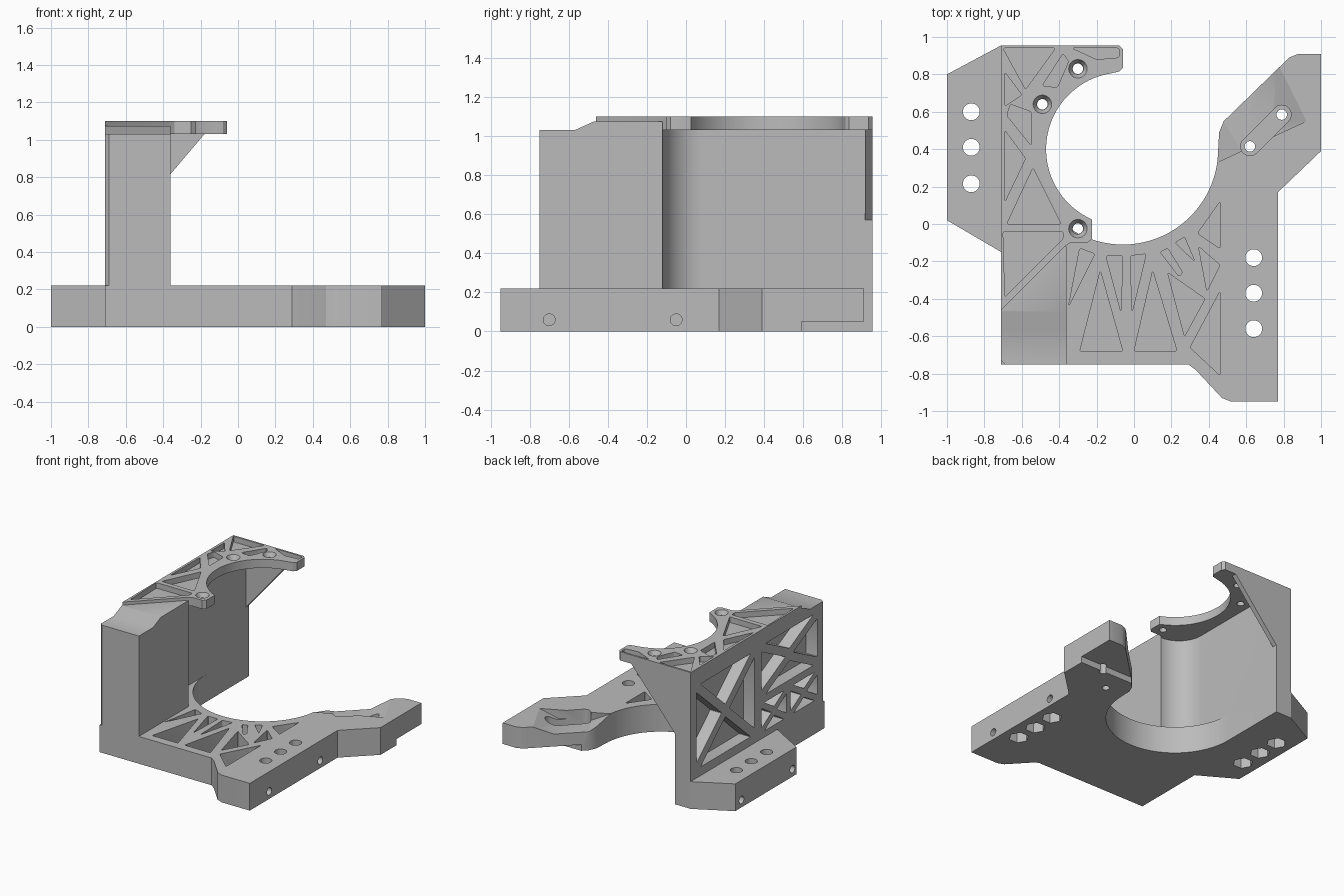
import bpy, bmesh
from math import sin, cos, pi, radians
from mathutils import Vector

if "Cube" in bpy.data.objects:
    bpy.data.objects.remove(bpy.data.objects["Cube"])

grey = bpy.data.materials.new("machined grey")
grey.use_nodes = True
grey.diffuse_color = (0.5, 0.5, 0.5, 1)
grey.node_tree.nodes["Principled BSDF"].inputs["Base Color"].default_value = (0.5, 0.5, 0.5, 1)

AXES = {"z": lambda a, b, h: (a, b, h),
        "x": lambda a, b, h: (h, a, b),
        "y": lambda a, b, h: (a, h, b)}


def finish(bm, name):
    bmesh.ops.recalc_face_normals(bm, faces=bm.faces)
    mesh = bpy.data.meshes.new(name)
    bm.to_mesh(mesh)
    bm.free()
    mesh.materials.append(grey)
    ob = bpy.data.objects.new(name, mesh)
    bpy.context.collection.objects.link(ob)
    return ob


def prism(name, outline, lo, hi, axis="z", rounding=0):
    """Extrude a flat outline along an axis, optionally rounding its corners."""
    bm = bmesh.new()
    place = AXES[axis]
    low = [bm.verts.new(place(a, b, lo)) for a, b in outline]
    high = [bm.verts.new(place(a, b, hi)) for a, b in outline]
    bm.faces.new(low)
    bm.faces.new(high)
    n = len(low)
    for i in range(n):
        j = (i + 1) % n
        bm.faces.new((low[i], low[j], high[j], high[i]))
    bmesh.ops.recalc_face_normals(bm, faces=bm.faces)
    if rounding:
        bm.edges.ensure_lookup_table()
        sides = [bm.edges.get((p, q)) for p, q in zip(low, high)]
        bmesh.ops.bevel(bm, geom=sides, offset=rounding, segments=3,
                        profile=0.5, affect="EDGES", clamp_overlap=True)
    return finish(bm, name)


def hull(name, points):
    bm = bmesh.new()
    bmesh.ops.convex_hull(bm, input=[bm.verts.new(p) for p in points])
    return finish(bm, name)


def arc(cx, cy, r, start, end, n):
    angles = [radians(start + (end - start) * i / n) for i in range(n + 1)]
    return [(cx + r * cos(t), cy + r * sin(t)) for t in angles]


def ring(cx, cy, r, n=24):
    return arc(cx, cy, r, 0, 360, n)[:-1]


def combine(target, tool, operation):
    mod = target.modifiers.new("combine", "BOOLEAN")
    mod.operation = operation
    mod.solver = "EXACT"
    mod.object = tool
    bpy.context.view_layer.objects.active = target
    bpy.ops.object.modifier_apply(modifier=mod.name)
    bpy.data.objects.remove(tool)


BASE_TOP, PLATE_LOW, PLATE_TOP = 0.22, 1.03, 1.10
OUT, IN, BLOCK = -0.71, -0.57, -0.36      # wall faces
CX, CY = -0.06, 0.40                      # centre of the round opening

# Base plate with side flange and reaching arm
bracket = prism("mounting_bracket", [
    (-1, 0.02), (OUT, -0.15), (OUT, -0.75), (0.29, -0.75), (0.33, -0.78),
    (0.47, -0.93), (0.52, -0.95), (0.77, -0.95), (0.77, 0.17), (1, 0.39),
    (1, 0.91), (0.88, 0.91), (0.83, 0.89), (0.48, 0.55), (0.455, 0.49),
    *arc(CX, CY, 0.51, -6, -180, 44), (IN, 0.955), (OUT, 0.955), (-1, 0.8)],
    0, BASE_TOP)

# Upright wall: thick block in front, thin panel behind a hollow corner
wall = prism("wall", [
    (OUT, -0.73), (OUT + 0.02, -0.75), (BLOCK, -0.75), (BLOCK, -0.12),
    *arc(BLOCK, 0.09, 0.21, -90, -180, 12), (IN, 0.955), (OUT, 0.955)], 0.1, PLATE_LOW)
# Sloped pad on the block, gusset under the rear of the top plate
pad = prism("pad", [(-0.57, 1.0), (-0.57, PLATE_LOW), (-0.47, 1.075),
                    (-0.12, 1.075), (-0.12, 1.0)], OUT, BLOCK, "x")
gusset = prism("gusset", [(-0.62, 1.05), (-0.18, 1.05), (-0.18, PLATE_LOW),
                          (IN, 0.57), (-0.62, 0.57)], 0.915, 0.955, "y")
# Top plate with round bite
plate = prism("top_plate", [
    (OUT, -0.46), (-0.37, -0.12), (-0.34, -0.1), (-0.25, -0.1), (-0.225, -0.08),
    (-0.225, 0.02), *arc(CX, CY, 0.41, 246, 100, 36), (-0.08, 0.815),
    (-0.06, 0.835), (-0.06, 0.935), (-0.08, 0.955), (OUT, 0.955)], PLATE_LOW, PLATE_TOP)
for part in (wall, pad, plate, gusset):
    combine(bracket, part, "UNION")


def cut(tool):
    combine(bracket, tool, "DIFFERENCE")


# Lightening pockets in the base
for p in [
    [(-0.29, -0.13), (-0.35, -0.44), (-0.21, -0.16)],
    [(-0.18, -0.25), (-0.29, -0.68), (-0.06, -0.68)],
    [(-0.15, -0.17), (-0.06, -0.17), (-0.07, -0.47)],
    [(-0.02, -0.17), (0.065, -0.16), (-0.01, -0.47)],
    [(0.10, -0.25), (0, -0.68), (0.23, -0.68)],
    [(0.14, -0.15), (0.18, -0.13), (0.26, -0.26), (0.24, -0.28)],
    [(0.22, -0.10), (0.27, -0.07), (0.325, -0.20)],
    [(0.345, -0.12), (0.46, -0.22), (0.39, -0.36)],
    [(0.34, -0.05), (0.46, 0.12), (0.46, -0.13)],
    [(0.46, -0.36), (0.46, -0.81), (0.30, -0.66)],
    [(0.18, -0.26), (0.38, -0.40), (0.27, -0.60)],
]:
    cut(prism("pocket", p, 0.06, 0.3, rounding=0.01))

# Lightening pockets in the top plate
for p in [
    [(-0.70, 0.94), (-0.42, 0.94), (-0.58, 0.72)],
    [(-0.69, 0.81), (-0.60, 0.69), (-0.69, 0.63)],
    [(-0.66, 0.64), (-0.55, 0.60), (-0.55, 0.42), (-0.68, 0.58)],
    [(-0.69, 0.50), (-0.58, 0.35), (-0.69, 0.12)],
    [(-0.54, 0.30), (-0.39, 0), (-0.68, 0)],
    [(-0.70, -0.04), (-0.38, -0.04), (-0.38, -0.08), (-0.69, -0.39)],
    [(-0.38, 0.91), (-0.35, 0.87), (-0.41, 0.73), (-0.49, 0.74)],
    [(-0.33, 0.94), (-0.08, 0.94), (-0.08, 0.89), (-0.20, 0.88)],
]:
    cut(prism("pocket", p, 1.055, 1.2, rounding=0.01))


# Truss pockets on the outer wall: each panel is split by crossing braces
def truss(y0, y1, z0, z1, g=0.05):
    ym, zm = (y0 + y1) / 2, (z0 + z1) / 2
    return [[(y0 + g, z0), (y1 - g, z0), (ym, zm - g)],
            [(y0 + g, z1), (y1 - g, z1), (ym, zm + g)],
            [(y0, z0 + g), (y0, z1 - g), (ym - g, zm)],
            [(y1, z0 + g), (y1, z1 - g), (ym + g, zm)]]


for p in (truss(0.14, 0.88, 0.29, 0.96) + truss(-0.66, 0.05, 0.56, 0.97)
          + truss(-0.66, -0.32, 0.27, 0.5, 0.035) + truss(-0.27, 0.05, 0.27, 0.5, 0.035)):
    cut(prism("truss_pocket", p, -0.8, -0.61, "x", 0.008))

# Vertical bolt holes with hexagonal nut seats underneath
bolts = [(-0.87, y) for y in (0.60, 0.41, 0.215)] + [(0.64, y) for y in (-0.18, -0.37, -0.56)]
for x, y in bolts:
    cut(prism("hole", ring(x, y, 0.045), -0.1, 0.4))
    cut(prism("nut_seat", ring(x, y, 0.075, 6), -0.1, 0.08))

# Cross holes in the long edges
for lo, hi, ys in ((0.6, 0.9, (-0.70, -0.05)), (-1.1, -0.85, (0.72, 0.07))):
    for y in ys:
        cut(prism("edge_hole", ring(y, 0.06, 0.03), lo, hi, "x"))

# Countersunk screw holes in the top plate
for x, y in ((-0.30, 0.83), (-0.49, 0.64), (-0.30, -0.025)):
    cut(prism("screw_hole", ring(x, y, 0.028), 0.98, 1.2))
    cut(hull("countersink", [(a, b, 1.065) for a, b in ring(x, y, 0.03)]
             + [(a, b, 1.11) for a, b in ring(x, y, 0.055)]))

# Arm: scooped top, slot with two holes, step under the tip
cut(hull("scoop", [(0.42, 0.32, 0.23), (0.94, 0.56, 0.23), (0.74, 0.96, 0.23), (0.36, 0.50, 0.23),
                   (0.58, 0.38, 0.15), (0.80, 0.49, 0.15), (0.62, 0.82, 0.15), (0.44, 0.62, 0.15)]))
a, b = Vector((0.62, 0.415)), Vector((0.79, 0.585))
cut(prism("slot", arc(*b, 0.05, -45, 135, 12) + arc(*a, 0.05, 135, 315, 12), 0.1, 0.4))
for c in (a, b):
    cut(prism("slot_hole", ring(*c, 0.028), -0.1, 0.4))
cut(prism("tip_step", [(0.3, 0.59), (1.2, 0.59), (1.2, 1.2), (0.3, 1.2)], -0.1, 0.05))

# Smooth the curved walls, keep the machined edges crisp
bpy.ops.object.select_all(action="DESELECT")
bracket.select_set(True)
bpy.context.view_layer.objects.active = bracket
bpy.ops.object.shade_smooth_by_angle(angle=radians(25))
